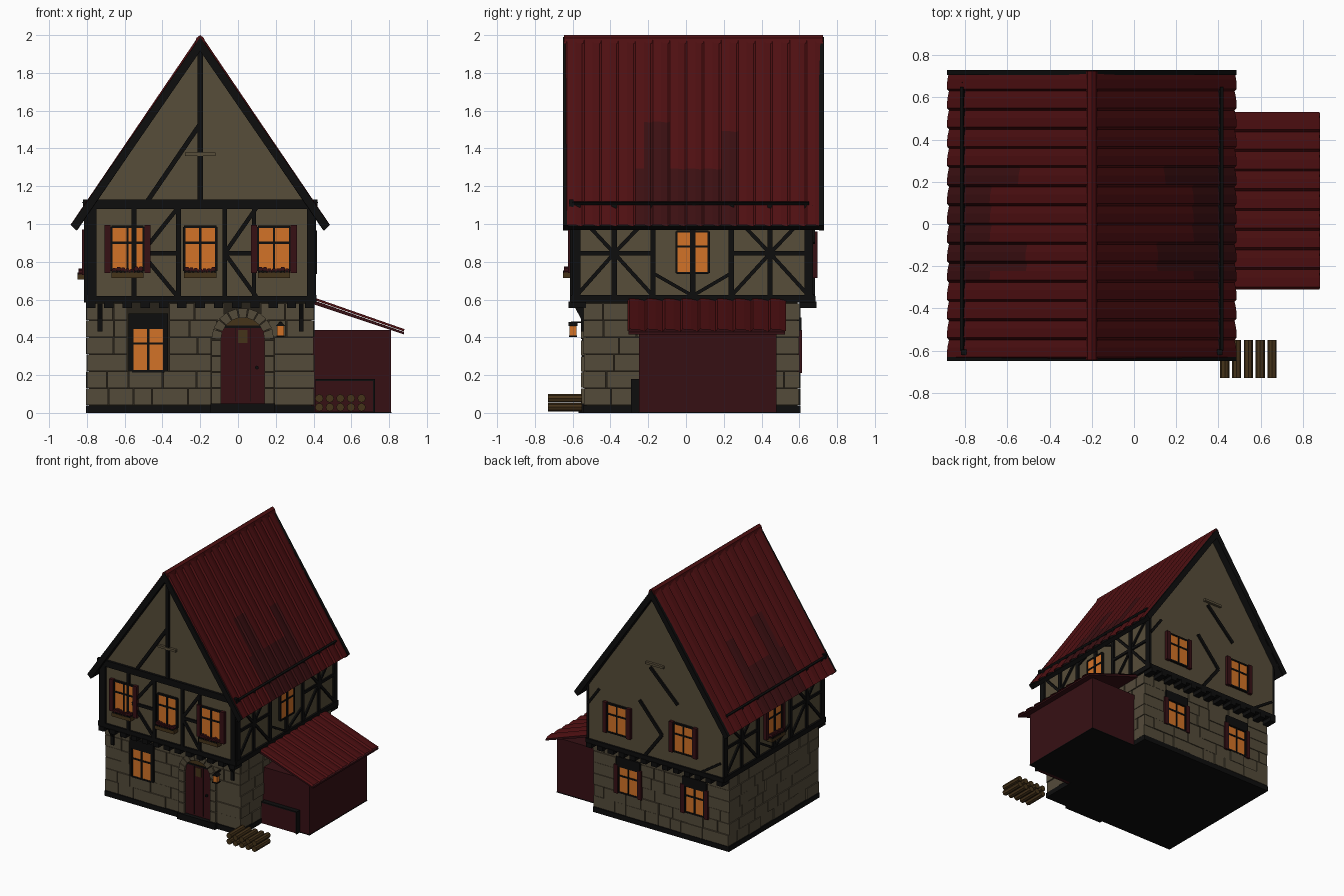
import bpy, bmesh, math, random
from mathutils import Matrix, Vector

random.seed(4)
if "Cube" in bpy.data.objects:
    bpy.data.objects.remove(bpy.data.objects["Cube"], do_unlink=True)


def material(name, r, g, b):
    m = bpy.data.materials.new(name)
    m.use_nodes = True
    m.diffuse_color = (r, g, b, 1)
    bsdf = m.node_tree.nodes["Principled BSDF"]
    bsdf.inputs["Base Color"].default_value = (r, g, b, 1)
    bsdf.inputs["Roughness"].default_value = 0.9
    return m


timber = material("black timber", .004, .004, .004)
plaster = material("tan plaster", .095, .074, .041)
stone = material("tan stone", .088, .07, .042)
mortar = material("dark mortar", .02, .016, .01)
tile = material("red tile", .08, .005, .006)
old_tile = material("weathered tile", .045, .005, .006)
paint = material("dark red paint", .037, .005, .007)
glow = material("window glow", .65, .17, .02)
wood = material("brown wood", .06, .033, .01)

meshes = {}


def part(name, *mats):
    """Mesh collector for a named part, made into an object at the end."""
    if name not in meshes:
        meshes[name] = (bmesh.new(), mats)
    return meshes[name][0]


def side(angle, dist):
    """Wall frame: u to the right, d outward, z up."""
    return Matrix.Rotation(math.radians(angle), 4, 'Z') @ Matrix.Translation((0, -dist, 0))


def prism(bm, pts, d0, d1, m):
    back, front = [[bm.verts.new(m @ Vector((u, -d, z))) for u, z in pts] for d in (d0, d1)]
    faces = [bm.faces.new(back), bm.faces.new(front[::-1])]
    for i in range(len(pts)):
        j = (i + 1) % len(pts)
        faces.append(bm.faces.new((back[i], front[i], front[j], back[j])))
    bmesh.ops.recalc_face_normals(bm, faces=faces)


def box(bm, u0, u1, z0, z1, d0, d1, m):
    prism(bm, [(u0, z0), (u1, z0), (u1, z1), (u0, z1)], d0, d1, m)


def beam(bm, a, b, w, d, m):
    a, b = Vector(a), Vector(b)
    n = (b - a).normalized().orthogonal() * w / 2
    prism(bm, [a - n, b - n, b + n, a + n], -.005, d, m)


def disc(bm, u, z, r, n, d0, d1, m, arc=math.tau):
    steps = n if arc == math.tau else n + 1
    prism(bm, [(u + r * math.cos(arc * i / n), z + r * math.sin(arc * i / n)) for i in range(steps)], d0, d1, m)


world = side(0, 0)
FRONT, RIGHT, BACK, LEFT = side(0, .6), side(90, .4), side(180, .67), side(-90, .8)
G_FRONT, G_RIGHT, G_BACK, G_LEFT = side(0, .53), side(90, .39), side(180, .59), side(-90, .79)

# Main bodies
box(part("stone_core", mortar), -.79, .39, .03, .6, -.59, .53, world)
box(part("plinth", timber), -.805, .405, 0, .04, -.605, .545, world)
gable = [(-.8, .6), (.4, .6), (.4, 1.08), (-.2, 1.94), (-.8, 1.08)]
prism(part("upper_walls", plaster), gable, -.67, .6, world)


# Stone courses, split around openings
def stonework(m, a, b, holes):
    bm, gap, rows = part("wall_stones", stone), .006, 6
    for r in range(rows):
        z0, z1 = .04 + r * .09, .124 + r * .09
        spans = [(a, b)]
        for h0, h1, hz0, hz1 in holes:
            if hz0 < z1 - .03 and hz1 > z0 + .03:
                spans = [s for p, q in spans for s in ((p, min(q, h0)), (max(p, h1), q)) if s[1] - s[0] > .02]
        for p, q in spans:
            u = p
            while u < q - .01:
                v = u + random.uniform(.09, .2)
                if q - v < .07:
                    v = q
                box(bm, u + gap / 2, v - gap / 2, z0 + gap / 2, z1 + gap, -.01, random.uniform(.008, .016), m)
                u = v


front_holes = [(-.585, -.365, .21, .53), (-.14, .19, 0, .4), (-.11, .16, .4, .49), (-.07, .12, .49, .52)]
stonework(G_FRONT, -.802, .402, front_holes)
stonework(G_BACK, -.402, .802, [(-.2, .02, .22, .44), (.39, .61, .22, .44)])
stonework(G_RIGHT, -.542, .602, [])
stonework(G_LEFT, -.602, .542, [])


# Windows with bars, optional shutters and flower boxes
def window(m, u, z0, z1, w=.17, shutters=True, flowers=False, lintel=False):
    h, frame = w / 2, part("window_frames", timber)
    box(part("window_panes", glow), u - h, u + h, z0, z1, 0, .013, m)
    zm = z0 + (z1 - z0) * .64
    for x in (u - h, u, u + h):
        box(frame, x - .006, x + .006, z0, z1, 0, .018, m)
    for z in (z0, zm, z1):
        box(frame, u - h, u + h, z - .006, z + .006, 0, .018, m)
    if shutters:
        for s in (-1, 1):
            a, b = sorted((u + s * (h + .004), u + s * (h + .037)))
            box(part("shutters", paint), a, b, z0 - .01, z1 + .01, 0, .025, m)
    if lintel:
        box(part("lintels", timber), u - h - .02, u + h + .02, z1, z1 + .075, 0, .022, m)
        for s in (-1, 1):
            beam(frame, (u + s * (h + .01), z0), (u + s * (h + .01), z1), .02, .02, m)
    if flowers:
        box(part("flower_boxes", wood), u - h, u + h, z0 - .035, z0 - .008, 0, .05, m)
        for i in range(7):
            x = u - h + .015 + i * w * .137
            disc(part("flowers", paint), x, z0 + random.uniform(0, .012), .014, 6, .015, .045, m)
            box(part("flower_leaves", timber), x - .006, x + .006, z0 - .01, z0 + .004, .01, .05, m)


window(FRONT, -.585, .75, .985, flowers=True)
window(FRONT, -.2, .75, .985, shutters=False, flowers=True)
window(FRONT, .19, .75, .985, flowers=True)
window(G_FRONT, -.475, .22, .45, shutters=False, lintel=True)
window(RIGHT, .035, .74, .96, shutters=False)
window(LEFT, -.035, .74, .96, flowers=True)
for u in (-.135, .455):
    window(BACK, u, .725, .95)
for u in (-.09, .5):
    window(G_BACK, u, .22, .43, lintel=True)

# Front timber frame
frame = part("timber_frame", timber)
for u, w in ((-.775, .05), (-.55, .025), (-.315, .025), (-.07, .025), (.085, .02), (.385, .04)):
    beam(frame, (u, .6), (u, 1.1), w, .015, FRONT)
for a, b in ((-.315, -.51), (-.07, .1)):
    tip, foot = (a, b) if a > b else (b, a)
    beam(frame, (tip, 1.09), (foot, .845), .022, .013, FRONT)
    beam(frame, (foot, .845), (tip, .61), .022, .013, FRONT)
    beam(frame, (a, .845), (b, .845), .022, .013, FRONT)
beam(frame, (-.82, 1.105), (.42, 1.105), .05, .02, FRONT)
beam(frame, (-.2, 1.1), (-.2, 1.92), .03, .015, FRONT)
beam(frame, (-.2, 1.53), (-.48, 1.12), .025, .014, FRONT)

# Side timber frames
for m, flip in ((RIGHT, 1), (LEFT, -1)):
    posts = [flip * y for y in (-.58, -.38, -.175, .035, .24, .445, .65)]
    for i, u in enumerate(posts):
        beam(frame, (u, .6), (u, 1.1), .045 if i in (0, 6) else .028, .014, m)
    for i in (0, 1, 4, 5):
        a, b = (posts[i], posts[i + 1]) if i in (1, 5) else (posts[i + 1], posts[i])
        beam(frame, (a, .845), (b, .845), .022, .012, m)
        for z in (.62, 1.06):
            beam(frame, (a, .845), (b, z), .02, .012, m)
    for i in (2, 3):
        outer = posts[2 if i == 2 else 4]
        beam(frame, (outer, .74), (posts[3], .62), .018, .012, m)
        beam(frame, (outer, .98), (posts[3], 1.06), .018, .012, m)
    ends = sorted((-.61 * flip, .68 * flip))
    for z, w in ((.605, .04), (1.06, .04)):
        beam(frame, (ends[0], z), (ends[1], z), w, .016, m)

# Back braces
for a, b in (((.155, 1.34), (.4, 1.1)), ((.06, 1.05), (.26, .82)), ((.26, .82), (.11, .62))):
    beam(frame, a, b, .024, .013, BACK)
for a, b in (((-.4, .9), (-.3, 1.04)), ((.6, .61), (.78, .73))):
    beam(frame, a, b, .018, .013, BACK)
for m, u in ((FRONT, -.2), (BACK, .2)):
    beam(part("gable_ledges", plaster), (u - .08, 1.37), (u + .08, 1.37), .018, .02, m)

# Jetty beams, joist ends and corner brackets
for m, a, b in ((FRONT, -.81, .41), (BACK, -.41, .81)):
    box(part("jetty_beams", timber), a, b, .585, .62, -.06, .015, m)
    for i in range(13):
        u = a + .03 + i * (b - a - .06) / 12
        box(part("joist_ends", timber), u - .025, u + .025, .555, .59, -.07, .022, m)
for x in (-.73, .335):
    box(part("brackets", timber), x - .013, x + .013, .43, .58, -.06, -.045, FRONT)
    turned = Matrix.Translation((x, 0, 0)) @ side(90, 0)
    prism(part("brackets"), [(-.6, .58), (-.57, .58), (-.53, .5), (-.53, .45)], -.013, .013, turned)

# Arched door with stone surround
DOOR_X, SPRING, IN, OUT = .025, .39, .115, .165
box(part("door", paint), DOOR_X - IN, DOOR_X + IN, .05, .455, 0, .006, G_FRONT)
disc(part("door_arch", wood), DOOR_X, SPRING, IN, 12, -.002, .004, G_FRONT, math.pi)
box(part("door_bar", timber), DOOR_X - IN, DOOR_X + IN, .45, .462, 0, .011, G_FRONT)
box(part("door_hatch", wood), DOOR_X - .025, DOOR_X + .025, .37, .44, 0, .009, G_FRONT)
for u in (-.04, .04):
    beam(part("door_bar"), (DOOR_X + u, .06), (DOOR_X + u, .45), .003, .008, G_FRONT)
disc(part("door_knob", timber), .1, .24, .01, 8, 0, .02, G_FRONT)
for i in range(9):
    a0, a1 = (math.pi * (i + e) / 9 for e in (.05, .95))
    arch = [(r, a) for r, a in ((IN, a0), (OUT, a0), (OUT, a1), (IN, a1))]
    pts = [(DOOR_X + r * math.cos(a), SPRING + r * math.sin(a)) for r, a in arch]
    prism(part("door_surround", stone), pts, -.01, .025, G_FRONT)
for s in (-1, 1):
    for i in range(4):
        edges = sorted((DOOR_X + s * IN, DOOR_X + s * OUT))
        box(part("door_surround"), *edges, .05 + i * .085, .129 + i * .085, -.01, .025, G_FRONT)
box(part("door_step", timber), DOOR_X - .17, DOOR_X + .17, 0, .05, 0, .04, G_FRONT)

# Lantern
box(part("lantern_arm", timber), .219, .231, .475, .485, 0, .08, G_FRONT)
box(part("lantern_glass", glow), .207, .243, .41, .46, .05, .086, G_FRONT)
prism(part("lantern_cap", timber), [(.2, .46), (.25, .46), (.23, .482), (.22, .482)], .045, .091, G_FRONT)
box(part("lantern_cap"), .203, .247, .402, .411, .046, .09, G_FRONT)


# Ribbed roof sheets
def roof_sheet(name, top, low, y0, y1, strips, rows, worn):
    bm = part(name, tile, old_tile)
    (xa, za), (xb, zb) = top, low
    nrm = Vector((za - zb, abs(xb - xa))).normalized()
    nrm.x *= 1 if xb > xa else -1
    wide, lines = (y1 - y0) / strips, []
    for i in range(strips):
        for f, h in ((0, .002), (.12, .014), (.6, .011), (1, .002)):
            lines.append((y0 + (i + f) * wide, h))
    grid = [[bm.verts.new((xa + (xb - xa) * k / rows + nrm.x * h, y, za + (zb - za) * k / rows + nrm.y * h))
             for k in range(rows + 1)] for y, h in lines]
    for i in range(len(lines) - 1):
        if (i + 1) % 4 == 0:
            continue
        for k in range(rows):
            f = bm.faces.new((grid[i][k], grid[i + 1][k], grid[i + 1][k + 1], grid[i][k + 1]))
            f.normal_update()
            if f.normal.z < 0:
                f.normal_flip()
            mid = f.calc_center_median()
            f.material_index = int(worn(mid.y, mid.z))


def weathered(y, z):
    return (abs(y) < .27 and z < 1.3) or (-.23 < y < -.08 and z < 1.53) or (.19 < y < .28 and z < 1.47)


for s, label in ((1, "right"), (-1, "left")):
    def at(x, z):
        return (-.2 + s * x, z)
    roof_sheet("roof_" + label, at(0, 1.983), at(.675, .988), -.64, .72, 15, 20, weathered)
    slab = [at(0, 1.982), at(.675, .987), at(.65, .968), at(0, 1.92)]
    prism(part("roof_boards", timber), slab, -.72, .64, world)
    barge = [at(0, 1.99), at(.685, .995), at(.655, .965), at(0, 1.915)]
    for d0, d1 in ((.625, .65), (-.73, -.705)):
        prism(part("barge_boards", timber), barge, d0, d1, world)
    guard = [at(.6, 1.1), at(.615, 1.1), at(.625, 1.115), at(.61, 1.12)]
    prism(part("snow_guards", timber), guard, -.65, .6, world)
ridge = [(-.228, 1.955), (-.172, 1.955), (-.18, 1.985), (-.2, 2), (-.22, 1.985)]
prism(part("ridge_cap", tile), ridge, -.725, .645, world)

# Lean-to shed
box(part("shed_walls", paint), .39, .81, .004, .44, -.48, .25, world)
box(part("shed_floor", timber), .39, .812, 0, .006, -.482, .252, world)
prism(part("shed_roof_boards", paint), [(.4, .575), (.88, .415), (.88, .428), (.4, .596)], -.525, .305, world)
roof_sheet("shed_roof", (.4, .597), (.877, .43), -.31, .53, 9, 4, lambda y, z: False)
box(part("shed_bin", paint), .41, .715, .004, .17, .25, .285, world)
box(part("shed_bin_trim", timber), .41, .725, .17, .18, .25, .29, world)
box(part("shed_bin_trim"), .715, .725, 0, .18, .25, .29, world)

# Stacked logs
for i in range(5):
    for z in (.03, .077):
        disc(part("logs", wood), .43 + i * .056, z, .022, 8, .55, .73, world)

# Objects from collected parts
for name, (bm, mats) in meshes.items():
    mesh = bpy.data.meshes.new(name)
    bm.to_mesh(mesh)
    bm.free()
    for mat in mats:
        mesh.materials.append(mat)
    bpy.context.collection.objects.link(bpy.data.objects.new(name, mesh))
